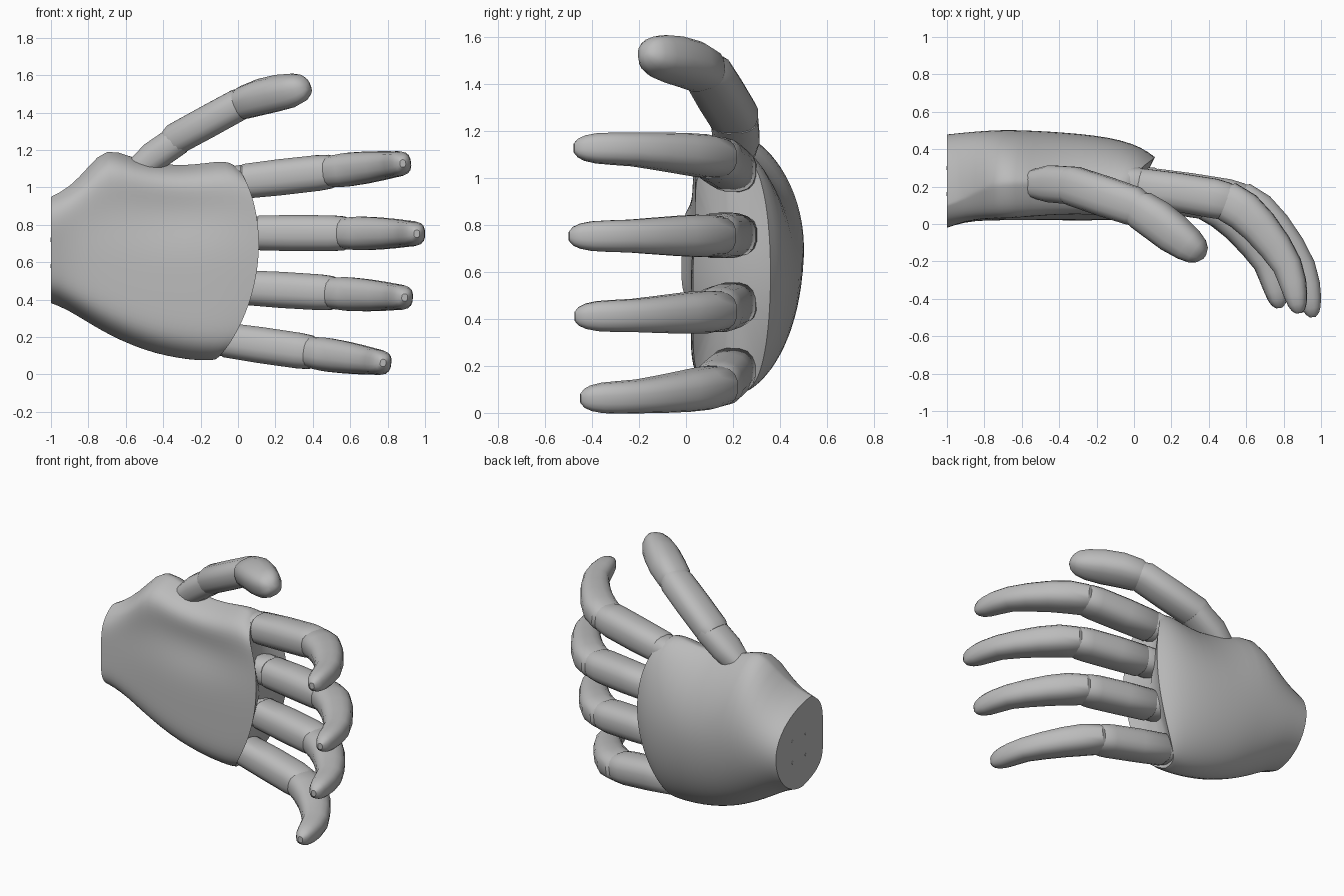
import bpy, bmesh
from math import sin, cos, pi, exp, radians
from mathutils import Vector

cube = bpy.data.objects.get("Cube")
if cube:
    bpy.data.objects.remove(cube, do_unlink=True)

grey = bpy.data.materials.new("plain_grey")
grey.use_nodes = True
color = (0.5, 0.5, 0.5, 1)
grey.diffuse_color = color
grey.node_tree.nodes["Principled BSDF"].inputs["Base Color"].default_value = color


def skin(name, rings, angle=35, subdivide=0):
    """Bridge a list of point rings into a closed, capped shell."""
    bm = bmesh.new()
    loops = [[bm.verts.new(p) for p in ring] for ring in rings]
    n = len(loops[0])
    for a, b in zip(loops, loops[1:]):
        for i in range(n):
            j = (i + 1) % n
            bm.faces.new((a[i], a[j], b[j], b[i]))
    caps = [bm.faces.new(loops[0]), bm.faces.new(loops[-1])]
    bmesh.ops.recalc_face_normals(bm, faces=bm.faces)
    crease = bm.edges.layers.float.new("crease_edge")
    for cap in caps:
        for e in cap.edges:
            e[crease] = 1
    mesh = bpy.data.meshes.new(name)
    bm.to_mesh(mesh)
    bm.free()
    mesh.materials.append(grey)
    ob = bpy.data.objects.new(name, mesh)
    bpy.context.collection.objects.link(ob)
    bpy.ops.object.select_all(action="DESELECT")
    ob.select_set(True)
    bpy.context.view_layer.objects.active = ob
    if subdivide:
        mod = ob.modifiers.new("Smooth", "SUBSURF")
        mod.levels = mod.render_levels = subdivide
        bpy.ops.object.modifier_apply(modifier=mod.name)
    bpy.ops.object.shade_smooth_by_angle(angle=radians(angle))
    return ob


def tube(name, stations, side, sides=16, square=0.78):
    """Sweep a rounded section; stations are (point, depth radius, width radius)."""
    pts = [Vector(s[0]) for s in stations]
    rings = []
    for i, (p, depth, width) in enumerate(stations):
        t = (pts[min(i + 1, len(pts) - 1)] - pts[max(i - 1, 0)]).normalized()
        w = (side - t * side.dot(t)).normalized()
        d = w.cross(t)
        ring = []
        for k in range(sides):
            a = 2 * pi * (k + 0.5) / sides
            c, s = cos(a), sin(a)
            c = abs(c) ** square * (1 if c > 0 else -1)
            s = abs(s) ** square * (1 if s > 0 else -1)
            ring.append(pts[i] + d * c * depth + w * s * width)
        rings.append(ring)
    return skin(name, rings)


# Palm: lower and upper outline, front and back depth, lower and upper rim depth
palm = [
    # low x, low z, top x, top z, front, back, low rim, top rim
    (-1.0, .38, -1.0, .95, -.02, .48, .20, .10),
    (-.92, .35, -.90, 1.00, .01, .49, .21, .14),
    (-.80, .275, -.80, 1.11, .02, .50, .21, .20),
    (-.69, .21, -.705, 1.22, .02, .505, .21, .22),
    (-.56, .15, -.57, 1.16, .02, .50, .21, .22),
    (-.44, .11, -.40, 1.12, .02, .49, .20, .22),
    (-.32, .085, -.25, 1.12, .02, .475, .19, .21),
    (-.22, .073, -.12, 1.14, .02, .45, .18, .20),
    (-.14, .073, -.05, 1.14, .025, .41, .17, .19),
    (-.12, .08, -.01, 1.11, .03, .36, .17, .18),
]
rings = []
for i, (lx, lz, tx, tz, front, back, low_rim, top_rim) in enumerate(palm):
    u = i / (len(palm) - 1)
    ring = []
    for k in range(40):
        a = 2 * pi * k / 40
        c, s = cos(a), sin(a)
        v = 0.5 + 0.5 * c
        rim = low_rim + (top_rim - low_rim) * v
        bow = 0.172 * u ** 2 * max(4 * v * (1 - v), 0) ** 0.8
        x, z = lx + (tx - lx) * v + bow, lz + (tz - lz) * v
        if s >= 0:
            # the back thins toward the thumb socket and squares off at the knuckles
            p = 1
            if c > 0:
                p += 0.15 + 0.55 * exp(-((x + .35) / .25) ** 2)
            y = rim + (back - rim) * max(s, 0) ** (p * (1 - 0.5 * u ** 5))
        else:
            # flat front with a shallow hollow
            y = front + (rim - front) * abs(c) ** (5 + 6 * min(1, u * 3))
            y += 0.045 * exp(-((x + .35) / .35) ** 2 - ((z - .87) / .15) ** 2)
        ring.append((x, y, z))
    rings.append(ring)
skin("palm", rings, 48, 1)

# Small mounting screws on the wrist face
for i in range(4):
    y, z = (.16, .30)[i % 2], (.58, .72)[i // 2]
    disc = [[(x, y + .011 * cos(k * pi / 6), z + .011 * sin(k * pi / 6))
             for k in range(12)] for x in (-1.002, -.99)]
    skin("wrist_screw", disc)

# Finger sections: reach, y, depth radius, width radius
knuckle = [(-.06, .20, .09, .08), (.02, .21, .098, .088), (.10, .205, .098, .09),
           (.13, .195, .085, .075)]
lower = [(.095, .20, .085, .08), (.115, .198, .1, .094), (.30, .17, .104, .098),
         (.50, .135, .107, .097), (.56, .12, .103, .092), (.60, .10, .085, .075)]
upper = [(.53, .13, .08, .07), (.575, .118, .108, .085), (.66, .065, .108, .091),
         (.745, -.02, .1, .087), (.83, -.13, .09, .079), (.895, -.235, .079, .071),
         (.925, -.33, .072, .068), (.94, -.40, .062, .064), (.949, -.45, .05, .054),
         (.954, -.48, .036, .04), (.956, -.498, .016, .02)]
fingers = {  # start x, start z, slope, bend scale
    "index": (-.075, 1.02, .113, .97), "middle": (0, .757, -.005, 1),
    "ring": (-.065, .47, -.062, .965), "little": (-.18, .20, -.145, .93)}
for name, (x0, z0, slope, bend) in fingers.items():
    side = Vector((-slope, 0, 1)).normalized()
    for part, rows in (("knuckle", knuckle), ("lower", lower), ("upper", upper)):
        st = [((x0 + r, .2 + (y - .2) * bend, z0 + slope * r), d, w)
              for r, y, d, w in rows]
        tube(f"{name}_finger_{part}", st, side)

# Thumb: socket, lower and upper sections
side = Vector((-.5, 0, .87))
tube("thumb_socket", [((-.54, .215, 1.09), .075, .07), ((-.45, .215, 1.165), .1, .083),
                      ((-.32, .205, 1.255), .102, .082)], side)
tube("thumb_lower", [((-.36, .21, 1.24), .095, .075), ((-.33, .205, 1.26), .106, .087),
                     ((-.15, .145, 1.358), .108, .088), ((.0, .095, 1.44), .105, .087),
                     ((.05, .07, 1.463), .085, .07)], side)
tube("thumb_upper", [((-.01, .10, 1.435), .08, .07), ((.035, .075, 1.455), .104, .088),
                     ((.12, .02, 1.483), .11, .095), ((.21, -.05, 1.504), .107, .095),
                     ((.29, -.11, 1.518), .092, .088), ((.335, -.145, 1.528), .074, .073),
                     ((.36, -.165, 1.535), .05, .05), ((.372, -.175, 1.54), .02, .02)], side)
